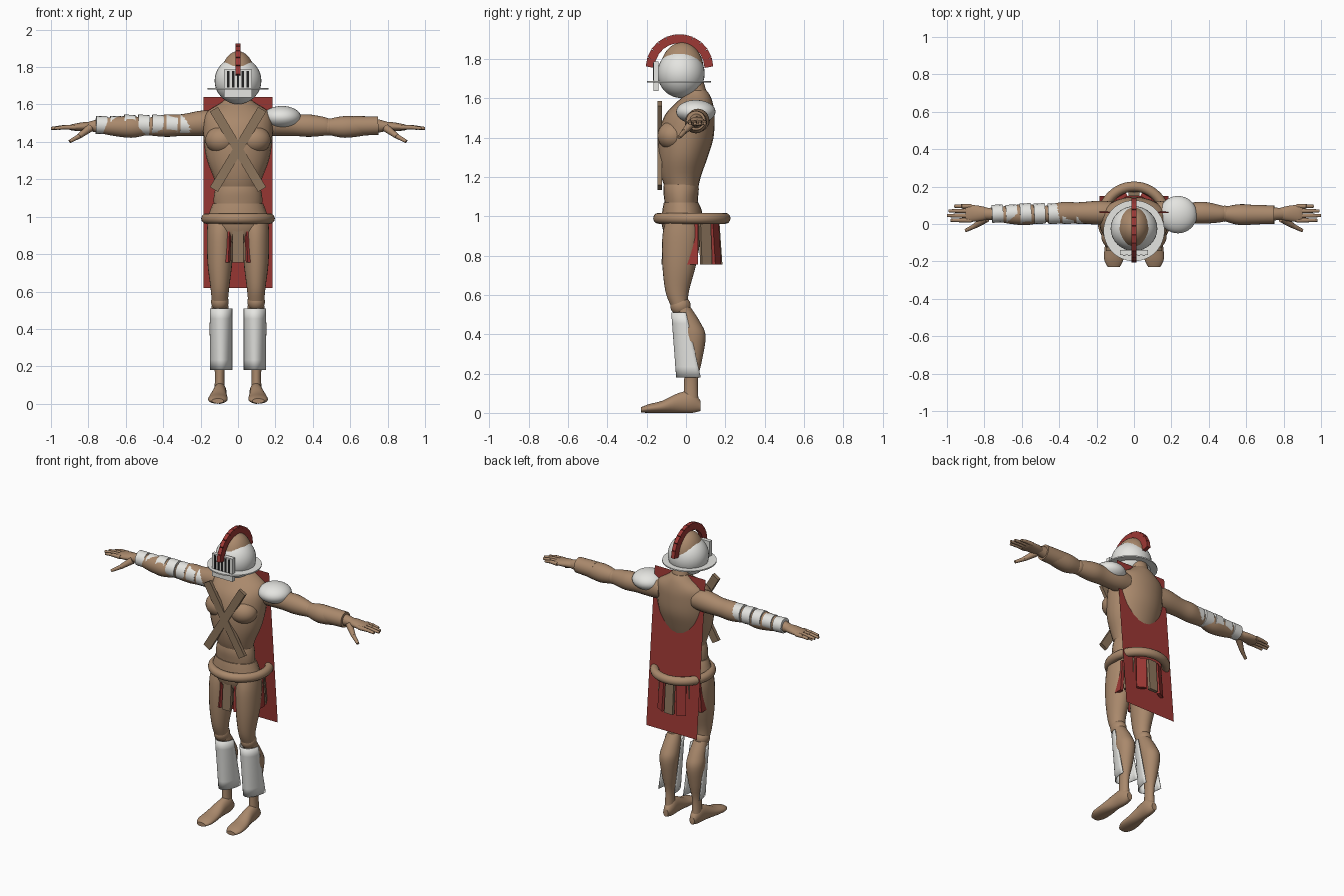
import bpy, bmesh, math
from mathutils import Vector, Matrix

if "Cube" in bpy.data.objects:
    bpy.data.objects.remove(bpy.data.objects["Cube"])


def material(name, r, g, b):
    m = bpy.data.materials.new(name)
    m.use_nodes = True
    m.diffuse_color = (r, g, b, 1)
    node = m.node_tree.nodes["Principled BSDF"]
    node.inputs["Base Color"].default_value = (r, g, b, 1)
    node.inputs["Roughness"].default_value = 0.7
    return m


SKIN = material("tan skin", .40, .25, .15)
LEATHER = material("brown leather", .27, .18, .11)
STEEL = material("pale metal", .78, .78, .75)
RED = material("deep red cloth", .34, .04, .035)
BLACK = material("black", .015, .015, .015)


def finish(name, bm, mat, smooth=True):
    bmesh.ops.recalc_face_normals(bm, faces=bm.faces)
    mesh = bpy.data.meshes.new(name)
    bm.to_mesh(mesh)
    bm.free()
    mesh.materials.append(mat)
    ob = bpy.data.objects.new(name, mesh)
    bpy.context.collection.objects.link(ob)
    if smooth:
        bpy.ops.object.select_all(action="DESELECT")
        ob.select_set(True)
        bpy.context.view_layer.objects.active = ob
        bpy.ops.object.shade_smooth_by_angle(angle=math.radians(40))
    return ob


def spline(rows, steps=4):
    """Smooth interpolation through a few cross-section rows."""
    rows = [Vector(r) for r in rows]
    out = []
    for i in range(len(rows) - 1):
        a, b = rows[max(i - 1, 0)], rows[i]
        c, d = rows[i + 1], rows[min(i + 2, len(rows) - 1)]
        for k in range(steps):
            t = k / steps
            out.append((b * 2 + (c - a) * t + (a * 2 - b * 5 + c * 4 - d) * t * t
                        + (b * 3 - a - c * 3 + d) * t ** 3) / 2)
    return out + [rows[-1]]


def loft(name, axis, rows, side=1, mat=SKIN, sides=24):
    """Elliptical sections: position on axis, two centres, two radii."""
    bm = bmesh.new()
    rings = []
    for t, a, b, ra, rb in spline(rows):
        ring = []
        for k in range(sides):
            w = math.tau * k / sides
            u, v = a + ra * math.cos(w), b + rb * math.sin(w)
            p = {"x": (t, u, v), "y": (u, t, v), "z": (u, v, t)}[axis]
            ring.append(bm.verts.new((p[0] * side, p[1], p[2])))
        rings.append(ring)
    for lo, hi in zip(rings, rings[1:]):
        for k in range(sides):
            n = (k + 1) % sides
            bm.faces.new((lo[k], lo[n], hi[n], hi[k]))
    bm.faces.new(rings[0])
    bm.faces.new(rings[-1])
    return finish(name, bm, mat)


def ball(name, centre, radii, mat=SKIN, cut=None):
    bm = bmesh.new()
    bmesh.ops.create_uvsphere(bm, u_segments=32, v_segments=20, radius=1)
    bmesh.ops.transform(bm, verts=bm.verts, matrix=Matrix.LocRotScale(
        Vector(centre), None, Vector(radii)))
    if cut:
        bmesh.ops.bisect_plane(bm, geom=bm.verts[:] + bm.edges[:] + bm.faces[:],
                               plane_co=(0, 0, cut), plane_no=(0, 0, 1), clear_outer=True)
    return finish(name, bm, mat)


def box(name, size, matrix, mat):
    bm = bmesh.new()
    bmesh.ops.create_cube(bm, size=1)
    bmesh.ops.transform(bm, verts=bm.verts, matrix=matrix @ Matrix.Diagonal((*size, 1)))
    return finish(name, bm, mat, False)


def rod(name, start, end, r1, r2, mat=SKIN, sides=12):
    a, b = Vector(start), Vector(end)
    bm = bmesh.new()
    bmesh.ops.create_cone(bm, cap_ends=True, segments=sides, radius1=r1, radius2=r2,
                          depth=(b - a).length)
    turn = (b - a).to_track_quat("Z", "Y")
    bmesh.ops.transform(bm, verts=bm.verts, matrix=Matrix.LocRotScale((a + b) / 2, turn, None))
    return finish(name, bm, mat)


def ring(name, centre, section, mat, smooth=True):
    """Closed profile of (radius, height) points spun about z."""
    bm = bmesh.new()
    verts = [bm.verts.new((r, 0, h)) for r, h in section]
    edges = [bm.edges.new((verts[i - 1], verts[i])) for i in range(len(verts))]
    bmesh.ops.spin(bm, geom=verts + edges, axis=(0, 0, 1), cent=(0, 0, 0),
                   angle=math.tau, steps=48, use_merge=True)
    bmesh.ops.remove_doubles(bm, verts=bm.verts, dist=.0001)
    bmesh.ops.translate(bm, verts=bm.verts, vec=centre)
    return finish(name, bm, mat, smooth)


def at(x, y, z):
    return Matrix.Translation((x, y, z))


# Torso and neck
loft("chest", "z", [(1.13, 0, -.02, .11, .08), (1.2, 0, -.025, .127, .1),
     (1.3, 0, -.015, .165, .125), (1.4, 0, 0, .182, .14), (1.5, 0, .015, .185, .13),
     (1.56, 0, .035, .165, .105), (1.61, 0, .055, .09, .07), (1.64, 0, .055, .055, .05)])
loft("abdomen", "z", [(1.0, 0, -.02, .12, .08), (1.08, 0, -.025, .13, .085),
     (1.14, 0, -.025, .124, .09), (1.2, 0, -.025, .1, .08)])
loft("pelvis", "z", [(.86, 0, -.02, .05, .06), (.91, 0, -.02, .13, .09),
     (.97, 0, -.02, .165, .105), (1.03, 0, -.02, .15, .1), (1.07, 0, -.025, .135, .088)])
loft("neck", "z", [(1.56, 0, .065, .07, .055), (1.63, 0, .055, .056, .05),
     (1.7, 0, .03, .056, .055)])

# Head, helmet and visor
ball("head", (0, -.02, 1.745), (.092, .11, .14))
ball("helmet", (0, -.025, 1.727), (.125, .12, .125), STEEL, cut=1.825)
ring("helmet_brim", (0, -.036, 1.685), [(.105, -.004), (.163, -.004), (.163, .004),
     (.105, .004)], STEEL)
box("visor_plate", (.15, .026, .15), at(0, -.152, 1.713), STEEL)
for i in range(5):
    box("visor_slit", (.013, .004, .09), at((i - 2) * .026, -.166, 1.735), BLACK)

# Crest of separate blocks fanned over the helmet
for i in range(11):
    turn = Matrix.Rotation(math.radians(80 - 16 * i), 4, "X")
    box("crest_block", (.025, .044, .045), at(0, -.033, 1.755) @ turn @ at(0, 0, .148), RED)

for side, label in ((1, "left"), (-1, "right")):
    # Pectorals
    ball(label + "_pectoral", (side * .085, -.065, 1.41), (.09, .08, .075))
    # Legs
    loft(label + "_thigh", "z", [(.99, .09, -.02, .07, .08), (.9, .095, -.023, .072, .097),
         (.75, .097, -.035, .066, .085), (.62, .097, -.045, .05, .06),
         (.55, .097, -.035, .043, .045)], side)
    ball(label + "_knee", (side * .097, -.028, .545), (.047, .052, .05))
    loft(label + "_calf", "z", [(.54, .096, -.02, .042, .042), (.46, .096, .015, .052, .058),
         (.39, .097, .036, .056, .064), (.27, .097, .036, .042, .046),
         (.17, .098, .026, .026, .035), (.07, .098, .025, .028, .038)], side)
    loft(label + "_foot", "y", [(.075, .096, .035, .018, .025), (.03, .096, .055, .034, .055),
         (-.04, .1, .05, .038, .05), (-.12, .106, .031, .05, .031),
         (-.19, .108, .022, .051, .022), (-.23, .108, .015, .032, .013)], side)

    # Greave: open U-shaped shin guard, deeper at the ankle
    bm = bmesh.new()
    rows = []
    for j in range(7):
        t = j / 6
        rows.append([bm.verts.new((side * .09 + .06 * math.sin(w),
                     .075 * t - (.075 + .05 * t) * math.cos(w), .51 - .33 * t))
                     for w in (math.pi * (k / 16 - .5) for k in range(17))])
    for a, b in zip(rows, rows[1:]):
        for k in range(16):
            bm.faces.new((a[k], a[k + 1], b[k + 1], b[k]))
    finish(label + "_greave", bm, STEEL).modifiers.new("plate", "SOLIDIFY").thickness = .005

    # Arms
    loft(label + "_upper_arm", "x", [(.12, .06, 1.5, .06, .06), (.19, .06, 1.5, .064, .068),
         (.3, .06, 1.49, .056, .058), (.38, .06, 1.487, .058, .06),
         (.46, .055, 1.483, .046, .05), (.49, .055, 1.48, .038, .042)], side)
    ball(label + "_elbow", (side * .485, .055, 1.48), (.04, .043, .045))
    loft(label + "_forearm", "x", [(.49, .053, 1.48, .04, .044), (.57, .05, 1.48, .056, .058),
         (.67, .05, 1.483, .048, .05), (.74, .053, 1.485, .036, .038),
         (.8, .055, 1.483, .03, .024)], side)

    # Hands
    loft(label + "_palm", "x", [(.77, .055, 1.483, .028, .023), (.82, .056, 1.482, .04, .024),
         (.88, .057, 1.478, .046, .018), (.9, .057, 1.477, .042, .012)], side)
    for i, tip in enumerate((.98, 1.0, .99, .96)):
        y = .02 + .025 * i
        mid = (side * (.88 + tip) / 2, y, 1.478)
        rod(label + "_finger", (side * .87, y, 1.478), mid, .013, .011)
        rod(label + "_fingertip", mid, (side * tip, y, 1.472), .011, .008)
    rod(label + "_thumb_base", (side * .79, .03, 1.475), (side * .85, -.01, 1.43), .022, .014)
    rod(label + "_thumb_tip", (side * .85, -.01, 1.43), (side * .9, -.035, 1.402), .013, .009)

    # Crossed chest strap
    lean = Matrix.Rotation(side * math.radians(31), 4, "Y")
    box(label + "_chest_strap", (.05, .022, .5), at(0, -.134, 1.36) @ lean, LEATHER)

# Shoulder guard and forearm sleeve on the left, wrappings on the right
ball("shoulder_guard", (.235, .05, 1.532), (.102, .1, .06), STEEL)
rod("forearm_sleeve", (.62, .05, 1.485), (.75, .05, 1.487), .053, .049, SKIN, 24)
for i in range(7):
    x = -.25 - .075 * i
    radius = .055 if i < 5 else .048
    rod("arm_wrap", (x, .057, 1.489), (x - .06, .054, 1.491), radius, radius, STEEL, 16)

# Belt
ring("belt", (0, .03, .99), [(.17 + .027 * math.cos(math.tau * k / 12),
     .028 * math.sin(math.tau * k / 12)) for k in range(12)], SKIN)

# Hanging strips, alternately red and leather
for i in range(12):
    turn = Matrix.Rotation(math.radians(30 * i), 4, "Z")
    flare = Matrix.Rotation(math.radians(-4), 4, "Y")
    box("skirt_strip", (.02, .06, .21), at(0, .03, .86) @ turn @ at(.138, 0, 0) @ flare,
        LEATHER if i % 2 else RED)

# Flat cape, hanging slightly away from the body at the hem
bm = bmesh.new()
bm.faces.new([bm.verts.new(p) for p in ((-.185, .15, .62), (.185, .15, .62),
             (.185, .06, 1.64), (-.185, .06, 1.64))])
finish("cape", bm, RED, False)
